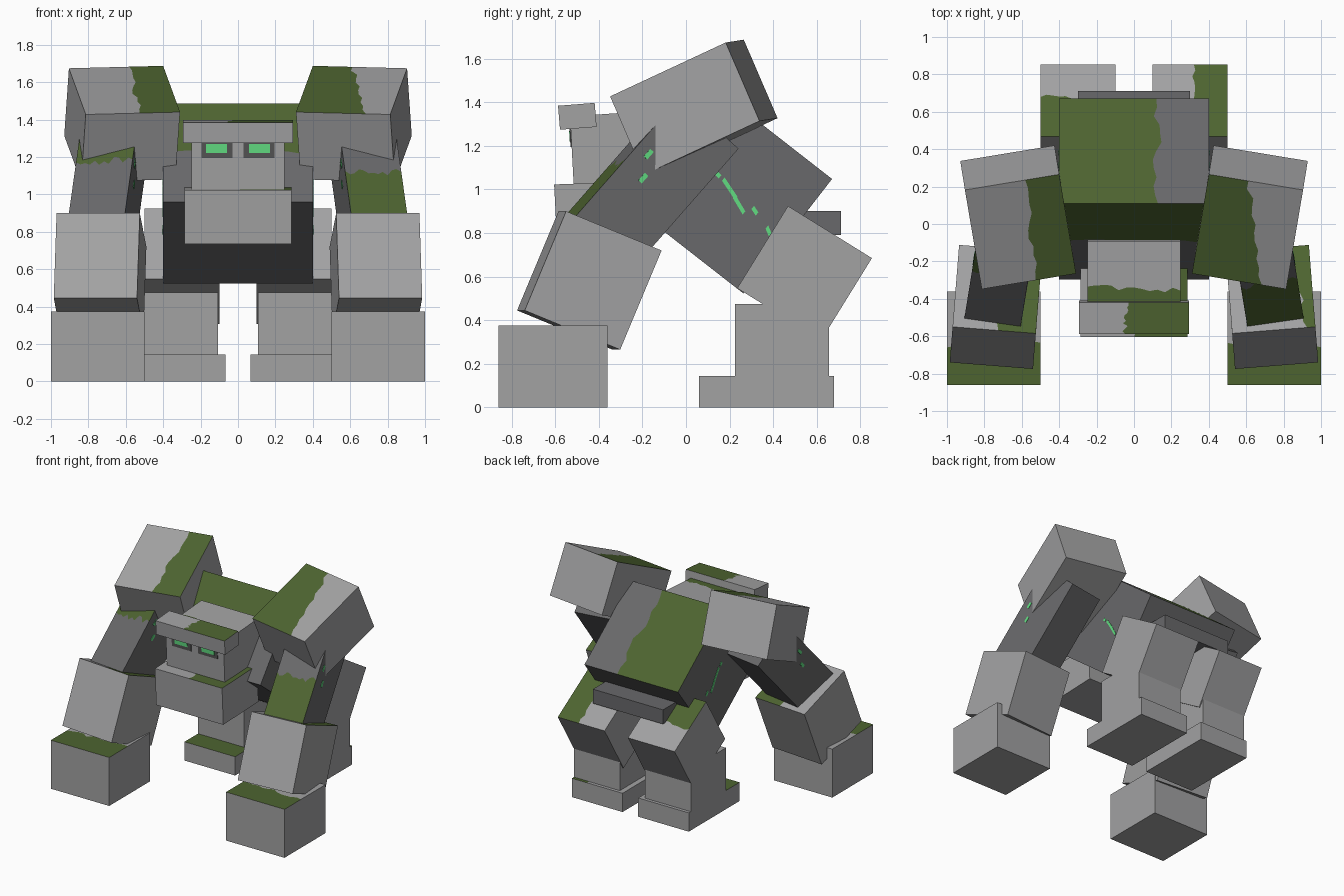
import bpy
import bmesh
import random
from mathutils import Vector

random.seed(4)
if "Cube" in bpy.data.objects:
    bpy.data.objects.remove(bpy.data.objects["Cube"], do_unlink=True)


def material(name, color):
    mat = bpy.data.materials.new(name)
    mat.use_nodes = True
    mat.diffuse_color = (*color, 1)
    mat.node_tree.nodes["Principled BSDF"].inputs["Base Color"].default_value = (*color, 1)
    return mat


STONE = material("light stone", (0.36, 0.36, 0.365))
DARK = material("dark stone", (0.14, 0.14, 0.145))
SOCKET = material("socket grey", (0.09, 0.09, 0.09))
MOSS = material("moss green", (0.075, 0.127, 0.03))
GLOW = material("glowing green", (0.12, 0.72, 0.22))

# Moss cuts: corner keys are across, back, up; moss grows on the side of each first key
TOP_INNER = ("001", "101", "011", "111")
TOP_OUTER = ("101", "001", "111", "011")
TOP_FRONT = ("001", "011", "101", "111")
FRONT_UPPER = ("001", "000", "101", "100")
FRONT_LOWER = ("000", "001", "100", "101")


def grow_moss(bm, corners, keys, start, end, steps=12):
    """Split one face along a ragged line and colour one side as moss."""
    a0, a1, b0, b1 = [corners[k] for k in keys]
    face = next(f for f in bm.faces if all(v in f.verts[:] for v in (a0, a1, b0, b1)))
    a_low, a_high, b_low, b_high = [v.co.copy() for v in (a0, a1, b0, b1)]
    cuts = []
    for low, high, fac in ((a0, a1, start), (b0, b1, end)):
        spot = low.co.lerp(high.co, fac)
        vert = bmesh.utils.edge_split(bm.edges.get((low, high)), low, fac)[1]
        vert.co = spot
        cuts.append(vert)
    ragged = []
    for i in range(1, steps):
        t = i / steps
        fac = start + (end - start) * t + random.uniform(-0.035, 0.035)
        ragged.append(a_low.lerp(b_low, t).lerp(a_high.lerp(b_high, t), fac))
    new_face = bmesh.utils.face_split(face, cuts[0], cuts[1], coords=ragged)[0]
    for f in (face, new_face):
        if a0 in f.verts[:]:
            f.material_index = 1


def block(name, corner, u, v, w, mat=STONE, moss=(), side=1):
    """Box from its front lower corner and three edge vectors; side=-1 mirrors it."""
    corner, u, v, w = map(Vector, (corner, u, v, w))
    bm = bmesh.new()
    corners = {}
    for i in (0, 1):
        for j in (0, 1):
            for k in (0, 1):
                p = corner + u * i + v * j + w * k
                corners[f"{i}{j}{k}"] = bm.verts.new((p.x * side, p.y, p.z))
    for axis in range(3):
        for end in "01":
            loop = []
            for pair in ("00", "10", "11", "01"):
                loop.append(corners[pair[:axis] + end + pair[axis:]])
            bm.faces.new(loop)
    for keys, start, end in moss:
        grow_moss(bm, corners, keys, start, end)
    bmesh.ops.recalc_face_normals(bm, faces=bm.faces[:])
    mesh = bpy.data.meshes.new(name)
    bm.to_mesh(mesh)
    bm.free()
    mesh.materials.append(mat)
    mesh.materials.append(MOSS)
    obj = bpy.data.objects.new(name, mesh)
    bpy.context.collection.objects.link(obj)
    return obj


def upright(name, x, y, z, **options):
    """Axis-aligned block from three ranges."""
    return block(name, (x[0], y[0], z[0]), (x[1] - x[0], 0, 0),
                 (0, y[1] - y[0], 0), (0, 0, z[1] - z[0]), **options)


# Torso and hips
block("torso", (-0.4, -0.297, 0.96), (0.8, 0, 0), (0, 0.56, -0.437), (0, 0.407, 0.525),
      DARK, [(TOP_INNER, 0.66, 0.65), (FRONT_UPPER, 0.5, 0.5)])
upright("hips", (-0.3, 0.3), (0.3, 0.71), (0.79, 0.9), mat=DARK)

# Glowing cracks showing on both flanks
cracks = [((0.165, 1.04), (0.06, -0.09)), ((0.215, 0.96), (0.045, -0.075)),
          ((0.13, 1.07), (0.02, -0.02)), ((0.3, 0.91), (0.02, -0.03)),
          ((0.365, 0.82), (0.015, -0.035))]
for n, ((y, z), (dy, dz)) in enumerate(cracks):
    block(f"flank_crack_{n + 1}", (-0.403, y, z), (0.806, 0, 0), (0, dy, dz),
          (0, 0.012, 0.015), GLOW)

# Head, brow and jaw, all tipped slightly forward
block("head", (-0.248, -0.514, 1.0), (0.496, 0, 0), (0, 0.44, 0.03), (0, -0.018, 0.335),
      moss=[(TOP_FRONT, 0.45, 0.4)])
block("brow", (-0.295, -0.578, 1.274), (0.59, 0, 0), (0, 0.168, 0.013), (0, -0.009, 0.11),
      moss=[(TOP_OUTER, 0.58, 0.55)])
block("jaw", (-0.287, -0.59, 0.735), (0.574, 0, 0), (0, 0.43, 0.015), (0, -0.015, 0.288),
      moss=[(TOP_OUTER, 0.5, 0.5)])

# Paired parts
for side, label in ((1, "left"), (-1, "right")):
    left = side == 1

    # Eyes
    block(label + "_eye_socket", (0.03, -0.53, 1.195), (0.165, 0, 0), (0, 0.009, 0),
          (0, -0.004, 0.085), SOCKET, side=side)
    block(label + "_eye", (0.06, -0.534, 1.22), (0.11, 0, 0), (0, 0.009, 0),
          (0, -0.002, 0.048), GLOW, side=side)

    # Arm
    block(label + "_shoulder", (0.335, -0.11, 1.08), (0.504, -0.083, -0.013),
          (0.09, 0.53, 0.247), (-0.025, -0.155, 0.36),
          moss=[(TOP_INNER, 0.74, 0.42) if left else (TOP_INNER, 0.43, 0.36)], side=side)
    arm, out = Vector((0.61, -0.573, 0.858)), Vector((0.3, 0.05, 0))
    back, up = Vector((-0.045, 0.266, -0.239)), Vector((-0.08, 0.498, 0.568))
    block(label + "_upper_arm", arm, out, back, up, DARK,
          [(FRONT_LOWER, 0.47, 0.46) if left else (FRONT_UPPER, 0.42, 0.45)], side)
    for n, (along, depth) in enumerate(((0.45, 0.3), (0.58, 0.15))):
        block(f"{label}_arm_crack_{n + 1}", arm - out * 0.01 + up * along + back * depth,
              out * 1.02, back * 0.06, up * 0.06, GLOW, side=side)
    block(label + "_forearm", (0.54, -0.775, 0.445), (0.445, 0.035, 0),
          (-0.035, 0.438, -0.18), (-0.015, 0.19, 0.455),
          moss=[(TOP_OUTER, 0.1, 0.25) if left else (TOP_INNER, 0.45, 0.5)], side=side)
    upright(label + "_fist", (0.5, 1), (-0.86, -0.36), (0, 0.375),
            moss=[(TOP_FRONT, 0.45, 0.4)], side=side)

    # Leg
    block(label + "_thigh", (0.1, 0.235, 0.547), (0.4, 0, 0), (0, 0.385, -0.239),
          (0, 0.233, 0.377),
          moss=[(TOP_OUTER, 0.5, 0.45) if left else (TOP_FRONT, 0.55, 0.55)], side=side)
    upright(label + "_shin", (0.108, 0.5), (0.225, 0.655), (0.145, 0.475), side=side)
    upright(label + "_foot", (0.067, 0.5), (0.06, 0.68), (0, 0.145),
            moss=[(TOP_OUTER, 0.4, 0.3) if left else (TOP_FRONT, 0.6, 0.6)], side=side)
